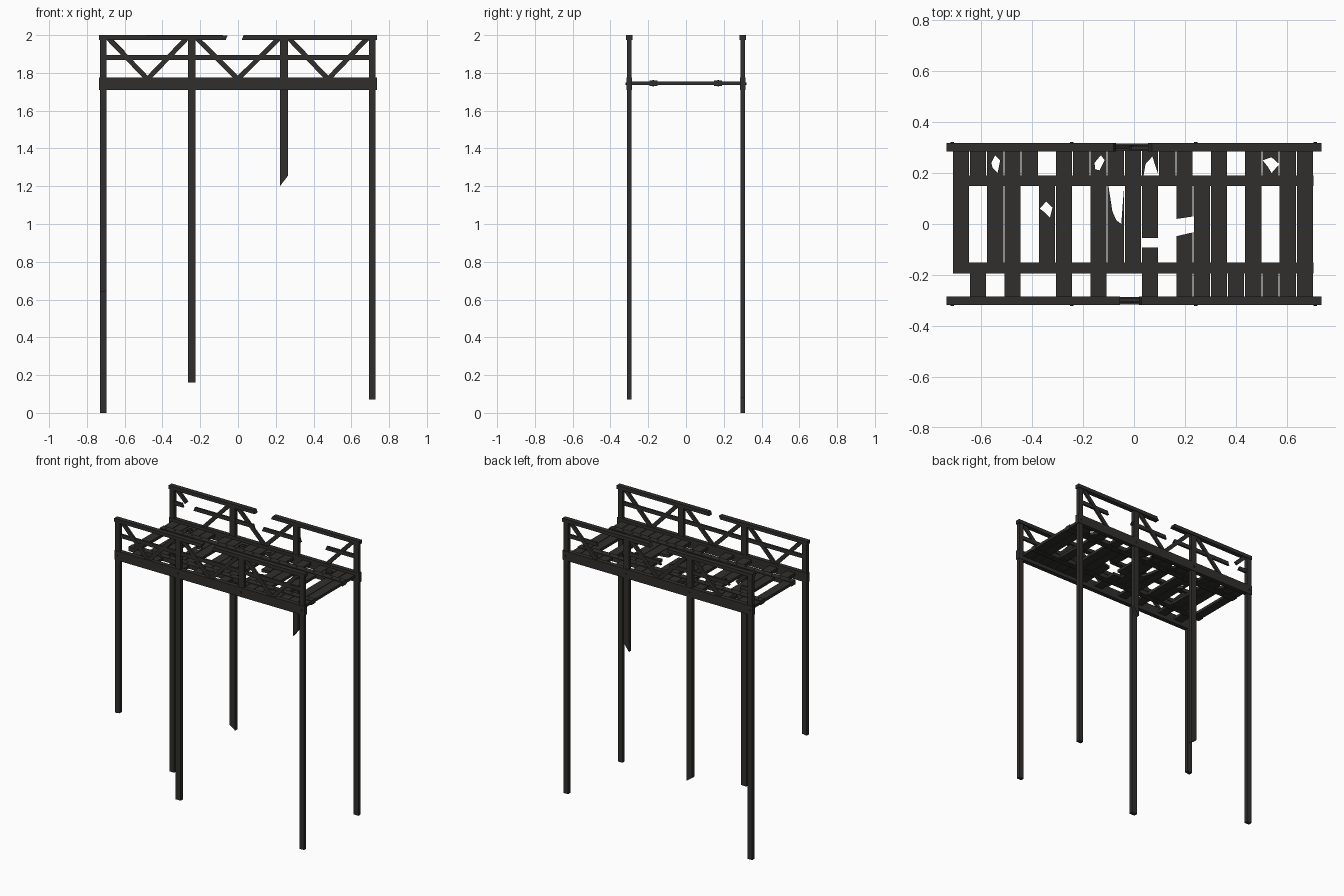
import bpy, bmesh, math
from mathutils import Vector

if "Cube" in bpy.data.objects:
    bpy.data.objects.remove(bpy.data.objects["Cube"])

mat = bpy.data.materials.new("dark_wood")
mat.diffuse_color = (0.03, 0.028, 0.027, 1)
mat.use_nodes = True
mat.node_tree.nodes["Principled BSDF"].inputs["Base Color"].default_value = mat.diffuse_color


def prism(name, polys, a, b, axis='y', helper=False):
    """Extrude outlines: (x,z) along y, or (x,y) along z, into one object."""
    bm = bmesh.new()
    for pts in polys:
        def ring(t):
            return [bm.verts.new((p, t, q) if axis == 'y' else (p, q, t)) for p, q in pts]
        r0, r1 = ring(a), ring(b)
        n = len(pts)
        bm.faces.new(r0)
        bm.faces.new(r1[::-1])
        for i in range(n):
            j = (i + 1) % n
            bm.faces.new((r0[j], r0[i], r1[i], r1[j]))
    bmesh.ops.recalc_face_normals(bm, faces=bm.faces)
    me = bpy.data.meshes.new(name)
    bm.to_mesh(me)
    bm.free()
    ob = bpy.data.objects.new(name, me)
    bpy.context.collection.objects.link(ob)
    me.materials.append(mat)
    ob.hide_render = helper
    return ob


def rect(x0, x1, z0, z1):
    return [(x0, z0), (x1, z0), (x1, z1), (x0, z1)]


def bar(p, q, w=0.026):
    p, q = Vector(p), Vector(q)
    d = (q - p).normalized()
    n = Vector((-d.y, d.x)) * w / 2
    return [tuple(v) for v in (p - n, q - n, q + n, p + n)]


POSTS = [-0.713, -0.245, 0.243, 0.711]

# Posts and legs: (bottom left z, bottom right z) for each post
legs = {"front": [(0.64, 0.645), (0.16, 0.16), (1.72, 1.72), (0.07, 0.07)],
        "back": [(0, 0), (0.45, 0.42), (1.2, 1.255), (0.08, 0.08)]}
# Top rail outlines with splintered ends either side of the gap
top_rails = {
    "front": [[(-.735, 1.975), (-.065, 1.975), (-.055, 1.998), (-.735, 2)],
              [(.02, 1.975), (.735, 1.975), (.735, 2), (.03, 2)]],
    "back": [[(-.735, 1.975), (-.07, 1.975), (-.08, 2), (-.735, 2)],
             [(.055, 1.975), (.735, 1.975), (.735, 2), (.07, 2)]]}
mid_spans = {"front": [(-.71, .71)],
             "back": [(-.71, -.63), (-.55, -.08), (-.02, .28), (.47, .71)]}

for side, s in (("front", -1), ("back", 1)):
    for i, (x, (zl, zr)) in enumerate(zip(POSTS, legs[side])):
        h = 0.018 if i in (0, 3) else 0.021
        prism(f"{side}_leg_{i}", [[(x - h, zl), (x + h, zr), (x + h, 1.98), (x - h, 1.98)]],
              s * 0.288, s * 0.313)
        # Bolt heads on the girder
        prism(f"{side}_bolt_{i}", [[(x + .007 * math.cos(k * math.pi / 3),
                                     1.742 + .007 * math.sin(k * math.pi / 3)) for k in range(6)]],
              s * 0.31, s * 0.321)
    prism(f"{side}_girder", [rect(-.735, .735, 1.71, 1.775)], s * 0.286, s * 0.316)
    prism(f"{side}_top_rail", top_rails[side], s * 0.284, s * 0.317)
    prism(f"{side}_middle_rail",
          [[(a, 1.868), (b, 1.868), (b - .01 * (b < .7), 1.894), (a + .01 * (a > -.7), 1.894)]
           for a, b in mid_spans[side]], s * 0.293, s * 0.307)
    # V-shaped braces in each bay
    braces = []
    for i in range(3):
        x0, x1 = POSTS[i] + .025, POSTS[i + 1] - .025
        m = (x0 + x1) / 2
        left = [(x0, 1.985), (m - .003, 1.77)]
        if side == "back" and i == 0:
            left[1] = (x0 + .08, 1.905)
        if not (side == "back" and i == 2):
            braces.append(bar(*left))
        braces.append(bar((x1, 1.985), (m + .003, 1.77)))
    prism(f"{side}_braces", braces, s * 0.295, s * 0.309)

# Deck planks, with missing sections per lengthwise zone
missing = [(-.287, -.172, {0, 2, 4, 5, 7, 9, 10, 12}),
           (-.172, .17, {1, 4, 7, 12, 16, 18}),
           (.17, .287, {5, 14, 16})]
PITCH = 0.0675
planks = []
for i in range(21):
    x0 = -.711 + i * PITCH
    runs = []
    for a, b, gone in missing:
        if i in gone:
            continue
        if runs and runs[-1][1] == a:
            runs[-1][1] = b
        else:
            runs.append([a, b])
    planks += [rect(x0, x0 + PITCH - .004, a, b) for a, b in runs]
deck = prism("deck_planks", planks, 1.736, 1.755, 'z')

# Broken holes in the planks
holes = [
    [(-.56, .24), (-.545, .27), (-.525, .25), (-.535, .2), (-.555, .22)],
    [(-.155, .24), (-.13, .27), (-.115, .25), (-.135, .21), (-.152, .215)],
    [(.036, .18), (.045, .235), (.072, .265), (.1, .18)],
    [(.505, .25), (.54, .262), (.57, .235), (.54, .2), (.525, .225)],
    [(-.37, .06), (-.345, .088), (-.32, .065), (-.33, .025), (-.35, .045)],
    [(-.102, .16), (-.085, .05), (-.07, .015), (-.05, 0), (-.038, .16)],
    [(.03, -.055), (.1, -.055), (.1, -.092), (.03, -.092)],
    [(.166, .02), (.235, .03), (.235, -.032), (.166, -.048)],
]
cutter = prism("hole_cutter", holes, 1.7, 1.8, 'z', True)
mod = deck.modifiers.new("holes", 'BOOLEAN')
mod.operation = 'DIFFERENCE'
mod.solver = 'EXACT'
mod.object = cutter
cutter.hide_set(True)

# Lengthwise battens with nail heads
for name, y in (("front", -.173), ("back", .17)):
    prism(f"{name}_batten", [rect(-.711, .705, y - .021, y + .021)], 1.73, 1.76, 'z')
    nails = []
    for i in range(21):
        cx = -.711 + (i + .5) * PITCH
        nails.append([(cx + .005 * math.cos(k * math.pi / 3), y + .005 * math.sin(k * math.pi / 3))
                      for k in range(6)])
    prism(f"{name}_nails", nails, 1.728, 1.763, 'z')
